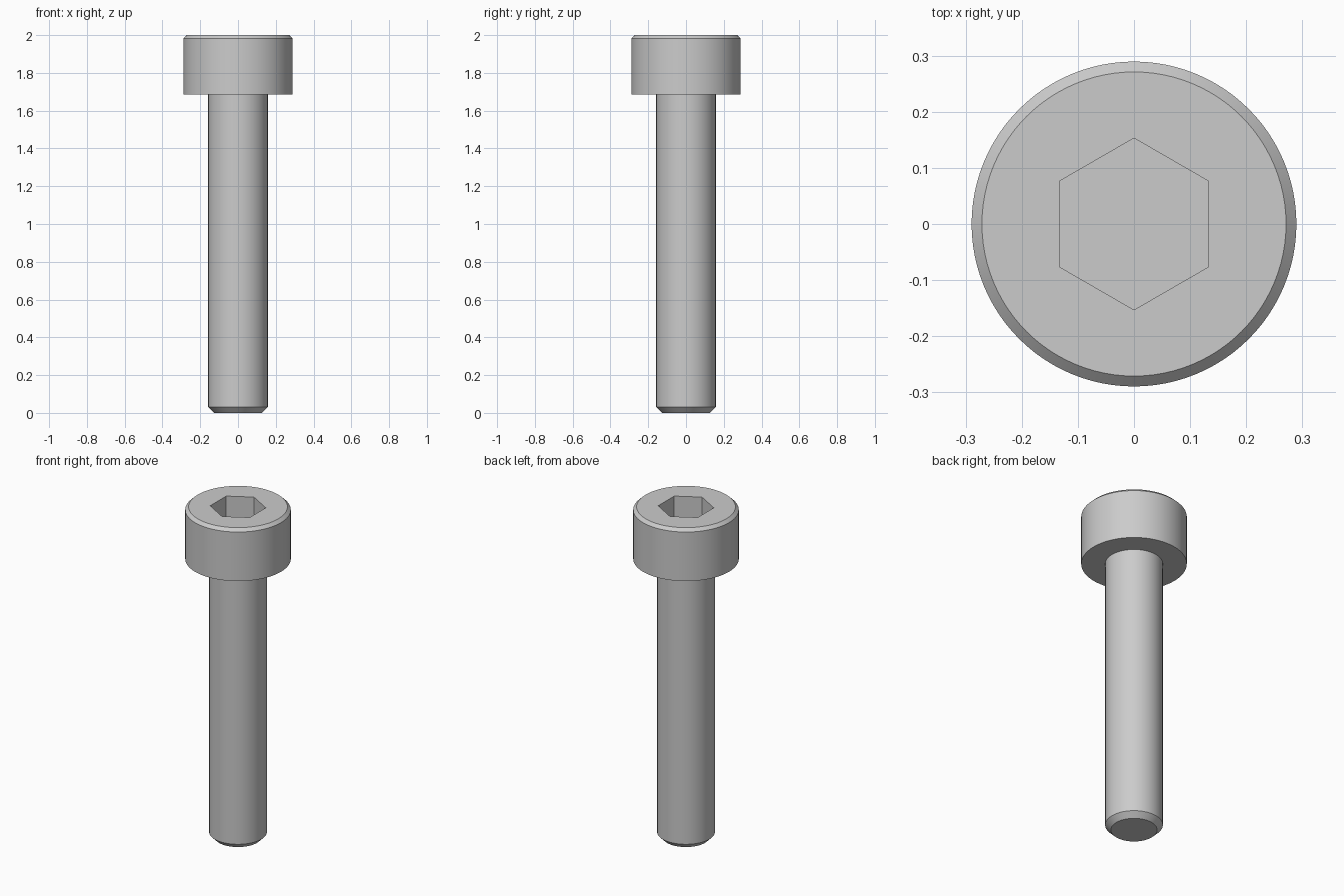
import bpy, bmesh
from math import sin, cos, pi, radians

if "Cube" in bpy.data.objects:
    bpy.data.objects.remove(bpy.data.objects["Cube"])


def stacked_rings(name, profile, sides):
    """Closed solid of revolution from (radius, z) pairs, bottom to top."""
    bm = bmesh.new()
    rings = []
    for r, z in profile:
        rings.append([bm.verts.new((r * cos(pi / 2 + 2 * pi * i / sides),
                                    r * sin(pi / 2 + 2 * pi * i / sides), z))
                      for i in range(sides)])
    for low, high in zip(rings, rings[1:]):
        for i in range(sides):
            j = (i + 1) % sides
            bm.faces.new((low[i], low[j], high[j], high[i]))
    bm.faces.new(rings[0][::-1])
    bm.faces.new(rings[-1])
    bmesh.ops.recalc_face_normals(bm, faces=bm.faces)
    mesh = bpy.data.meshes.new(name)
    bm.to_mesh(mesh)
    bm.free()
    obj = bpy.data.objects.new(name, mesh)
    bpy.context.collection.objects.link(obj)
    return obj


# Chamfered shank and cap head in one solid
screw = stacked_rings("cap_screw", [
    (0.127, 0.0), (0.158, 0.031),       # tip chamfer
    (0.158, 1.685), (0.2895, 1.685),    # shank, underside of head
    (0.2895, 1.982), (0.271, 2.0),      # head side, top chamfer
], 96)

# Hexagonal socket, corners along y
socket = stacked_rings("socket_cutter", [(0.153, 1.86), (0.153, 2.1)], 6)
socket.hide_render = True
cut = screw.modifiers.new("hex_socket", 'BOOLEAN')
cut.operation = 'DIFFERENCE'
cut.solver = 'EXACT'
cut.object = socket

bpy.context.view_layer.objects.active = screw
screw.select_set(True)
bpy.ops.object.modifier_apply(modifier=cut.name)
bpy.data.objects.remove(socket)

bpy.ops.object.shade_smooth_by_angle(angle=radians(25))
